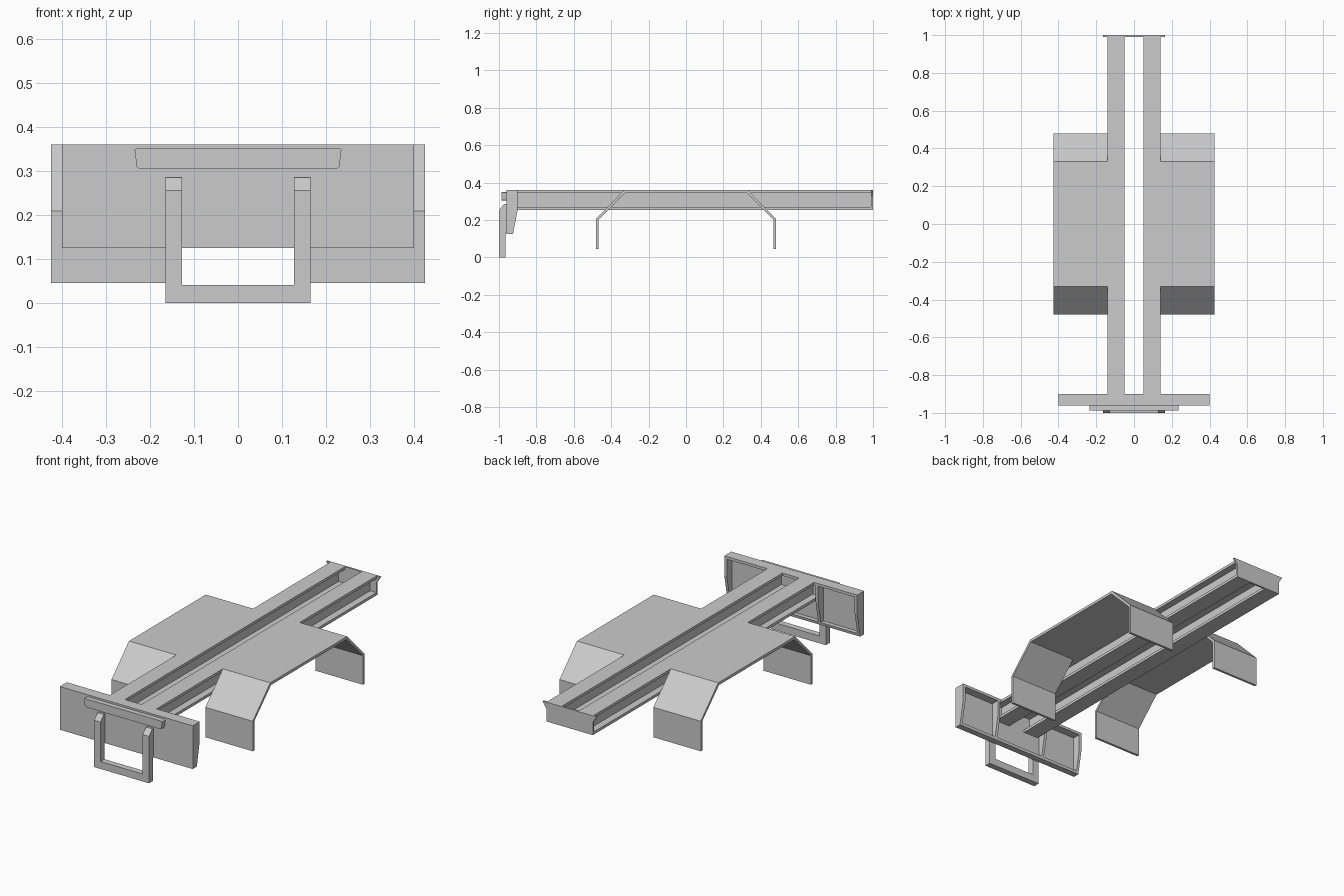
import bpy
import bmesh
from mathutils import Vector

if "Cube" in bpy.data.objects:
    bpy.data.objects.remove(bpy.data.objects["Cube"])

# Single painted metal colour
metal = bpy.data.materials.new("grey_metal")
metal.use_nodes = True
GREY = (0.6, 0.6, 0.6, 1)
metal.diffuse_color = GREY
metal.node_tree.nodes["Principled BSDF"].inputs["Base Color"].default_value = GREY


def extrude_profile(name, outline, axis, start, end):
    """Extrude a closed 2D outline along one axis, remaining axes in xyz order."""
    bm = bmesh.new()
    verts = []
    for p in outline:
        co = list(p)
        co.insert("xyz".index(axis), start)
        verts.append(bm.verts.new(co))
    face = bm.faces.new(verts)
    shift = Vector((0, 0, 0))
    shift["xyz".index(axis)] = end - start
    grown = bmesh.ops.extrude_face_region(bm, geom=[face], use_keep_orig=True)
    moved = [g for g in grown["geom"] if isinstance(g, bmesh.types.BMVert)]
    bmesh.ops.translate(bm, verts=moved, vec=shift)
    bmesh.ops.recalc_face_normals(bm, faces=bm.faces)
    mesh = bpy.data.meshes.new(name)
    bm.to_mesh(mesh)
    bm.free()
    mesh.materials.append(metal)
    obj = bpy.data.objects.new(name, mesh)
    bpy.context.collection.objects.link(obj)
    return obj


def mirror_x(obj):
    obj.modifiers.new("other_side", "MIRROR").use_axis[0] = True


def symmetric(half):
    """Complete a half outline by reflecting it in its first coordinate."""
    return half + [(-a, b) for a, b in reversed(half)]


TOP, BASE = 0.36, 0.255
FLANGE = 0.015

# Pair of I-section chassis rails
mid, wide, web = 0.095, 0.045, 0.007
half = [(wide, BASE), (wide, BASE + FLANGE), (web, BASE + FLANGE),
        (web, TOP - FLANGE), (wide, TOP - FLANGE), (wide, TOP)]
rail = extrude_profile("chassis_rails", [(mid + a, b) for a, b in symmetric(half)],
                       "y", -0.95, 0.992)
mirror_x(rail)

# Rear closing plate with flared upper corners
extrude_profile("rear_plate",
                symmetric([(0.14, BASE), (0.14, 0.325), (0.163, TOP)]),
                "y", 0.99, 1.0)

# Folded wheel guards on both sides
outer = [(0.48, 0.045), (0.48, 0.208), (0.33, TOP)]
inner = [(0.467, 0.045), (0.467, 0.203), (0.324, TOP - FLANGE)]
ribbon = outer + [(-a, b) for a, b in reversed(outer)]
ribbon += [(-a, b) for a, b in inner] + inner[::-1]
mirror_x(extrude_profile("wheel_guards", ribbon, "x", 0.14, 0.425))

# Hollow front bumper: face, top, bottom lip, ends and ribs
FRONT, BACK, LOW = -0.96, -0.90, 0.125
SKIN = 0.015
bumper_section = [(FRONT, LOW), (FRONT, TOP), (BACK, TOP), (BACK, BASE), (-0.925, LOW)]
shell = [(FRONT, LOW), (FRONT, TOP), (BACK, TOP), (BACK, TOP - SKIN),
         (FRONT + SKIN, TOP - SKIN), (FRONT + SKIN, LOW + SKIN),
         (-0.922, LOW + SKIN), (-0.925, LOW)]
extrude_profile("bumper_shell", shell, "x", -0.40, 0.40)
mirror_x(extrude_profile("bumper_ends", bumper_section, "x", 0.385, 0.40))
mirror_x(extrude_profile("bumper_ribs", bumper_section, "x", 0.15, 0.165))

# Tapered bar on the bumper face
extrude_profile("bumper_bar",
                symmetric([(0.225, 0.305), (0.23, 0.308), (0.235, 0.348), (0.232, 0.35)]),
                "y", -0.987, FRONT)

# U-shaped step hanging in front, with sloped leg tops
leg = [(-1.0, 0), (-0.966, 0), (-0.966, 0.285), (-0.972, 0.285), (-1.0, 0.255)]
mirror_x(extrude_profile("step_legs", leg, "x", 0.127, 0.165))
extrude_profile("step_tread", symmetric([(0.127, 0), (0.127, 0.04)]), "y", -1.0, -0.966)

# Brackets joining the step legs to the bumper face
mirror_x(extrude_profile("step_brackets", [(0.127, 0.13), (0.165, 0.13), (0.165, 0.285), (0.127, 0.285)],
                         "y", -0.967, FRONT))
